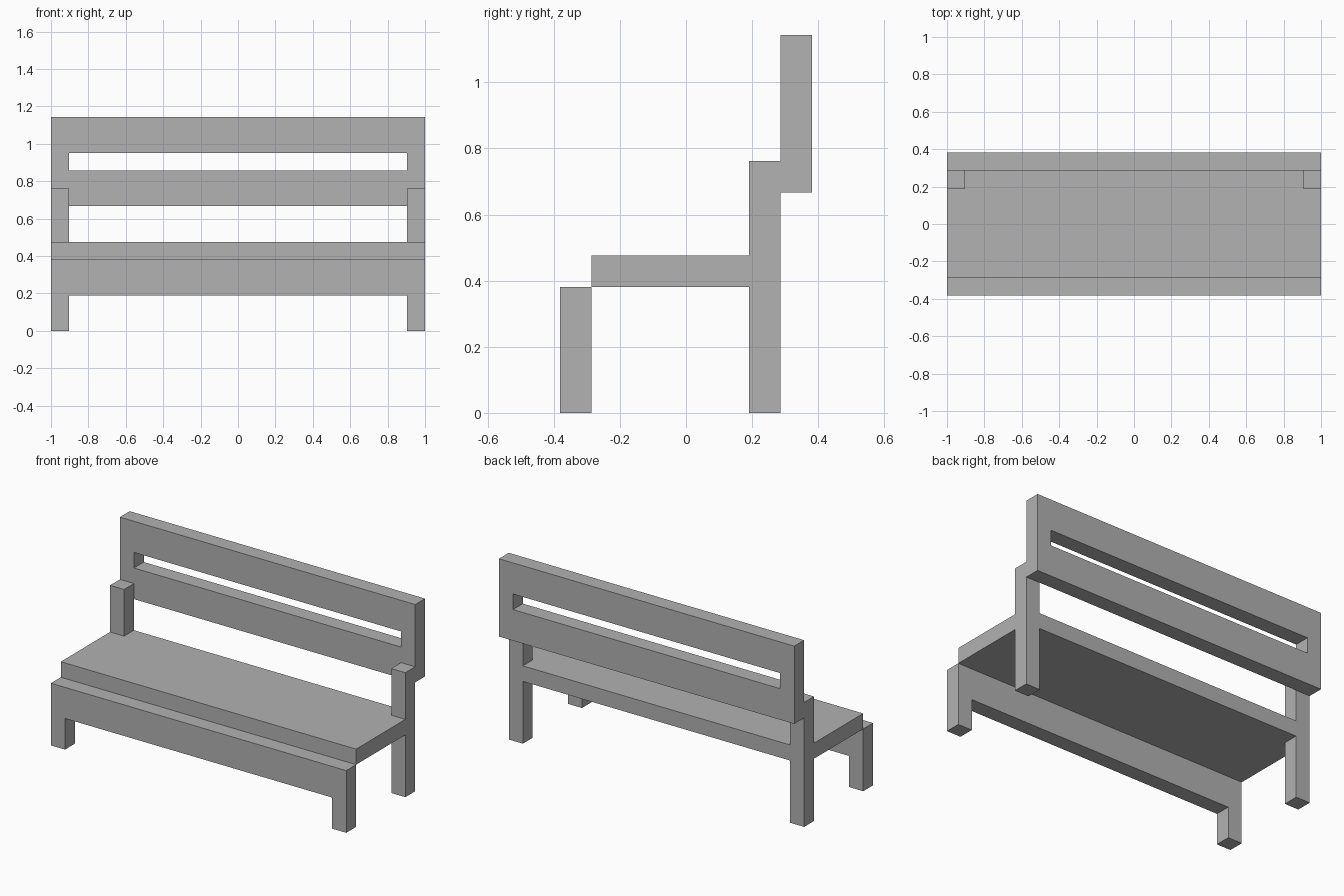
import bpy
import bmesh
from mathutils import Vector

if "Cube" in bpy.data.objects:
    bpy.data.objects.remove(bpy.data.objects["Cube"], do_unlink=True)

U = 2 / 21          # timber thickness, the module of the whole bench
W = 1.0             # half width
IN = W - U          # inner side of legs and stiles
BACK = 3 * U        # rear side of the posts

grey = bpy.data.materials.new("grey")
grey.use_nodes = True
grey.diffuse_color = (0.445, 0.445, 0.445, 1)
grey.node_tree.nodes["Principled BSDF"].inputs["Base Color"].default_value = grey.diffuse_color


def extruded(name, faces, direction):
    """Extrude flat polygons sharing corners into one solid."""
    bm = bmesh.new()
    for face in faces:
        bm.faces.new([bm.verts.new(p) for p in face])
    bmesh.ops.remove_doubles(bm, verts=bm.verts, dist=0.0001)
    base = bm.faces[:]
    new = bmesh.ops.extrude_face_region(bm, geom=base, use_keep_orig=True)["geom"]
    moved = [g for g in new if isinstance(g, bmesh.types.BMVert)]
    bmesh.ops.translate(bm, verts=moved, vec=Vector(direction))
    bmesh.ops.recalc_face_normals(bm, faces=bm.faces)
    mesh = bpy.data.meshes.new(name)
    bm.to_mesh(mesh)
    bm.free()
    mesh.materials.append(grey)
    obj = bpy.data.objects.new(name, mesh)
    bpy.context.collection.objects.link(obj)
    return obj


def mirrored(half):
    """Complete a symmetric outline from its +x half."""
    return half + [(-x, y) for x, y in reversed(half)]


def rectangle(x, low, high, y):
    return [(-x, y, low), (x, y, low), (x, y, high), (-x, y, high)]


# Front apron with its two legs
apron = mirrored([(IN, 2 * U), (IN, 0), (W, 0), (W, 4 * U)])
extruded("front_legs_and_apron", [[(x, -4 * U, z) for x, z in apron]], (0, U, 0))

# Seat slab, notched around the rear posts
seat = mirrored([(W, -3 * U), (W, 2 * U), (IN, 2 * U), (IN, BACK)])
extruded("seat", [[(x, y, 4 * U) for x, y in seat]], (0, 0, U))

# Rear posts
for side, name in ((1, "left_rear_post"), (-1, "right_rear_post")):
    base = [(side * x, y, 0) for x, y in
            ((IN, 2 * U), (W, 2 * U), (W, BACK), (IN, BACK))]
    extruded(name, [base], (0, 0, 8 * U))

# Backrest frame with a long slot
outer = rectangle(W, 7 * U, 12 * U, BACK)
inner = rectangle(IN, 9 * U, 10 * U, BACK)
ring = [[outer[i], outer[(i + 1) % 4], inner[(i + 1) % 4], inner[i]] for i in range(4)]
extruded("backrest", ring, (0, U, 0))
